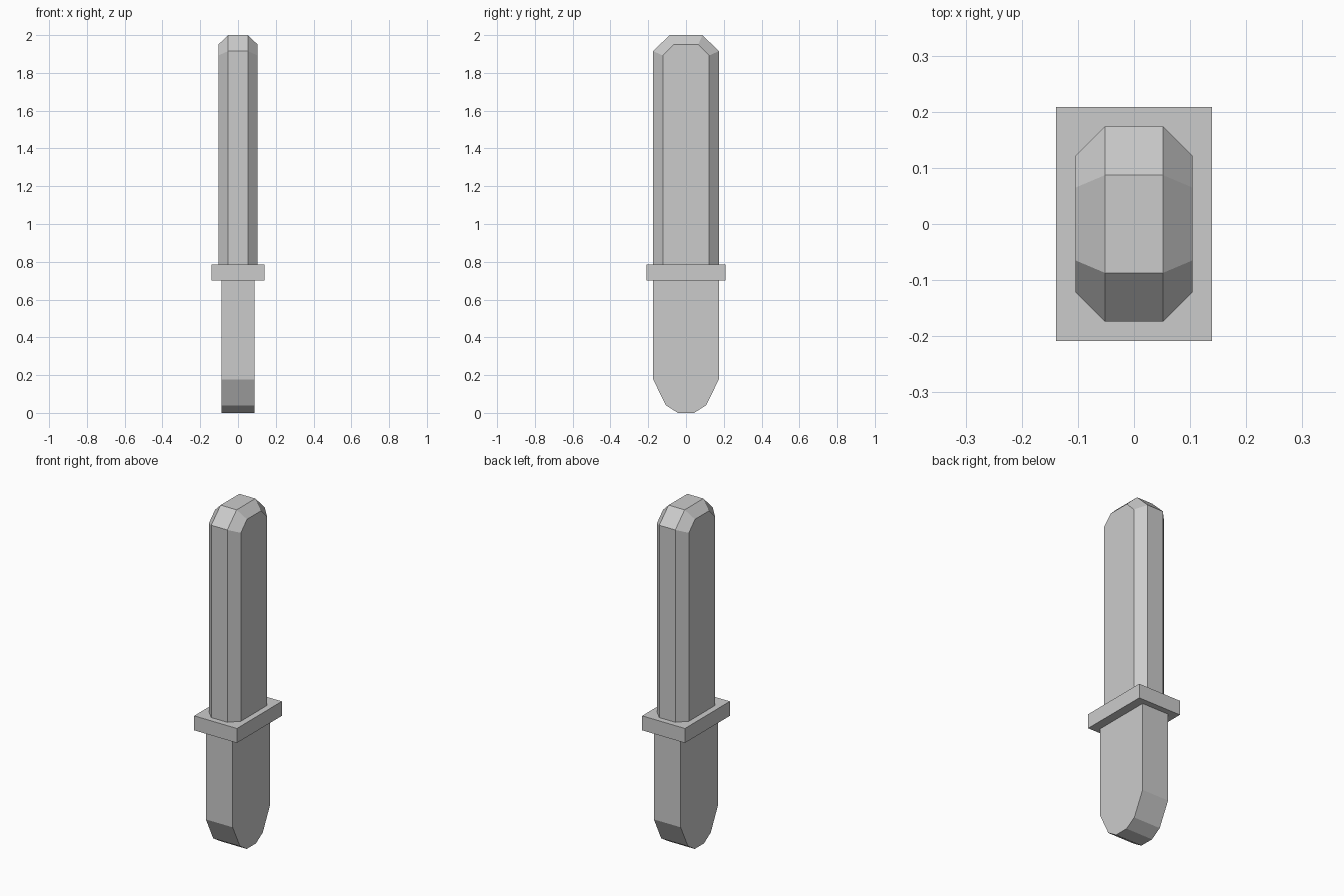
import bpy, bmesh

if "Cube" in bpy.data.objects:
    bpy.data.objects.remove(bpy.data.objects["Cube"])


def mirror_outline(half):
    """Close a +y half outline (bottom to top) with its mirror in -y."""
    return half + [(-y, z) for y, z in reversed(half)]


def loft_x(name, sections):
    """Skin outlines in the yz plane placed at successive x positions."""
    bm = bmesh.new()
    rings = [[bm.verts.new((x, y, z)) for y, z in mirror_outline(half)]
             for x, half in sections]
    for a, b in zip(rings, rings[1:]):
        n = len(a)
        for i in range(n):
            j = (i + 1) % n
            bm.faces.new((a[i], a[j], b[j], b[i]))
    bm.faces.new(rings[0])
    bm.faces.new(rings[-1])
    bmesh.ops.recalc_face_normals(bm, faces=bm.faces)
    mesh = bpy.data.meshes.new(name)
    bm.to_mesh(mesh)
    bm.free()
    obj = bpy.data.objects.new(name, mesh)
    bpy.context.collection.objects.link(obj)
    return obj


# Long chamfered upper shaft: narrow outer sections, full inner sections
outer = [(0.122, 0.785), (0.122, 1.892), (0.065, 1.95)]
inner = [(0.174, 0.785), (0.174, 1.915), (0.087, 2.0)]
loft_x("upper_shaft", [(-0.104, outer), (-0.052, inner),
                       (0.052, inner), (0.104, outer)])

# Rectangular collar between the two halves
collar = [(0.2085, 0.70), (0.2085, 0.785)]
loft_x("collar", [(-0.139, collar), (0.139, collar)])

# Flat lower grip with a faceted rounded end
grip = [(0.043, 0.0), (0.106, 0.04), (0.174, 0.177), (0.174, 0.70)]
loft_x("lower_grip", [(-0.087, grip), (0.087, grip)])
